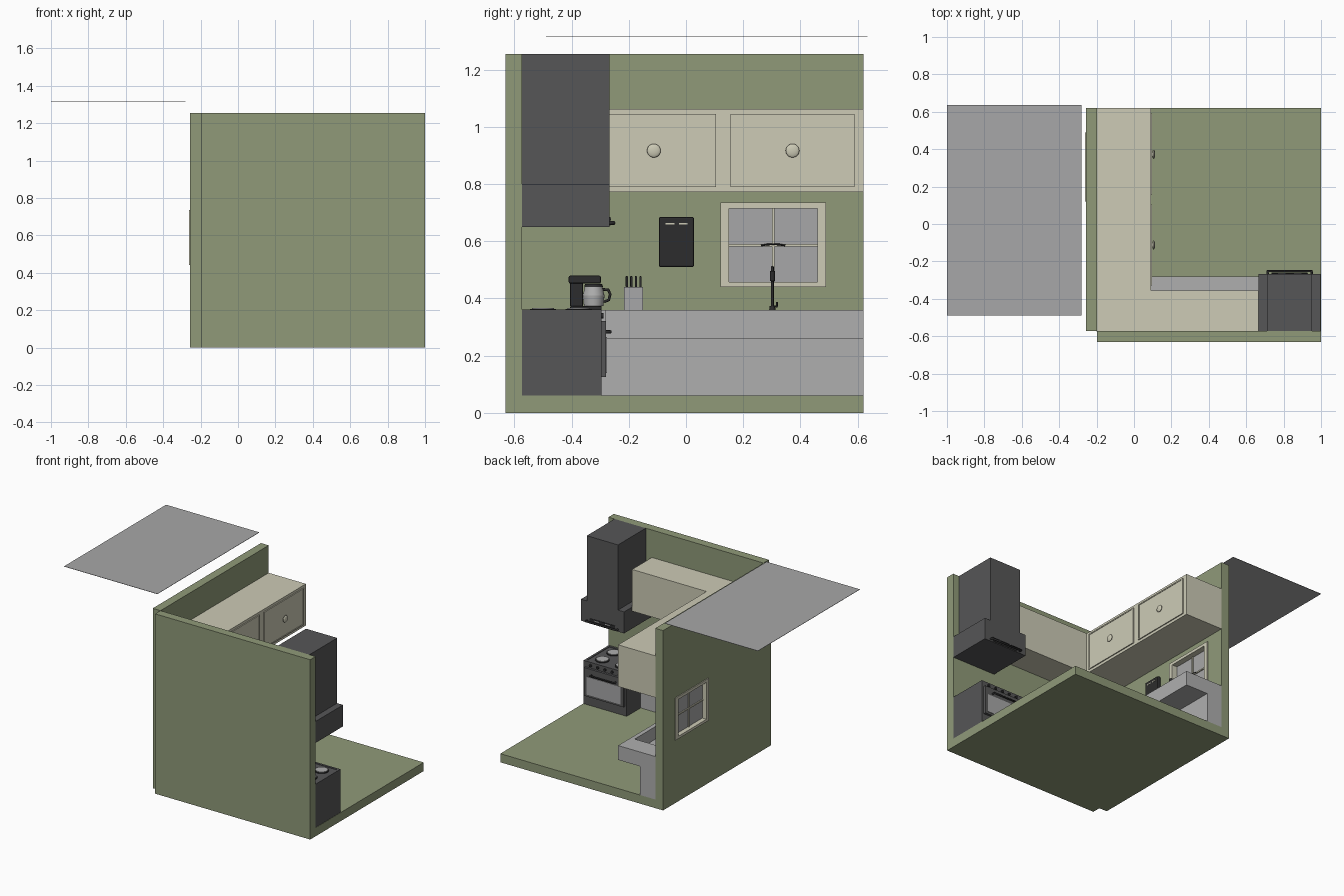
import bpy, bmesh, math
from mathutils import Vector

if "Cube" in bpy.data.objects:
    bpy.data.objects.remove(bpy.data.objects["Cube"])


def material(name, r, g, b):
    lin = [((c / 255 + 0.055) / 1.055) ** 2.4 for c in (r, g, b)]
    m = bpy.data.materials.new(name)
    m.diffuse_color = (*lin, 1)
    m.use_nodes = True
    m.node_tree.nodes["Principled BSDF"].inputs["Base Color"].default_value = m.diffuse_color
    return m


GREEN = material("sage green", 144, 154, 121)
CREAM = material("cream", 205, 203, 182)
STEEL = material("light grey", 175, 175, 175)
PANE = material("pane grey", 167, 167, 168)
DARK = material("dark grey", 86, 86, 87)
BLACK = material("black", 44, 44, 45)


def finish(name, bm, mat):
    bmesh.ops.recalc_face_normals(bm, faces=bm.faces)
    me = bpy.data.meshes.new(name)
    bm.to_mesh(me)
    bm.free()
    me.materials.append(mat)
    ob = bpy.data.objects.new(name, me)
    bpy.context.collection.objects.link(ob)
    return ob


def prism(name, pts, z0, z1, mat):
    """Extrude an xy outline from z0 to z1."""
    bm = bmesh.new()
    f = bm.faces.new([bm.verts.new((x, y, z0)) for x, y in pts])
    ext = bmesh.ops.extrude_face_region(bm, geom=[f])
    top = [v for v in ext["geom"] if isinstance(v, bmesh.types.BMVert)]
    bmesh.ops.translate(bm, verts=top, vec=(0, 0, z1 - z0))
    return finish(name, bm, mat)


def box(name, x0, x1, y0, y1, z0, z1, mat, bevel=0):
    ob = prism(name, [(x0, y0), (x1, y0), (x1, y1), (x0, y1)], z0, z1, mat)
    if bevel:
        m = ob.modifiers.new("bevel", "BEVEL")
        m.width, m.segments = bevel, 2
    return ob


def ring(name, axis, d0, d1, outer, inner, mat):
    """Rectangular slab with a rectangular hole, thick along the axis."""
    bm = bmesh.new()
    loops = []
    for d in (d0, d1):
        for a0, a1, b0, b1 in (outer, inner):
            loop = []
            for a, b in ((a0, b0), (a1, b0), (a1, b1), (a0, b1)):
                loop.append(bm.verts.new((d, a, b) if axis == "x" else (a, b, d)))
            loops.append(loop)
    for p, q in ((0, 1), (2, 3), (0, 2), (1, 3)):
        for i in range(4):
            j = (i + 1) % 4
            bm.faces.new((loops[p][i], loops[p][j], loops[q][j], loops[q][i]))
    return finish(name, bm, mat)


def cyl(name, loc, r1, r2, depth, mat, axis="z", n=24):
    rot = {"x": (0, math.pi / 2, 0), "y": (-math.pi / 2, 0, 0), "z": (0, 0, 0)}[axis]
    bpy.ops.mesh.primitive_cone_add(vertices=n, radius1=r1, radius2=r2, depth=depth,
                                    location=loc, rotation=rot)
    ob = bpy.context.object
    ob.name = name
    ob.data.materials.append(mat)
    bpy.ops.object.shade_smooth_by_angle(angle=math.radians(40))
    return ob


def tube(name, pts, r, mat):
    cu = bpy.data.curves.new(name, "CURVE")
    cu.dimensions = "3D"
    cu.bevel_depth, cu.bevel_resolution, cu.use_fill_caps = r, 2, True
    sp = cu.splines.new("POLY")
    sp.points.add(len(pts) - 1)
    for p, co in zip(sp.points, pts):
        p.co = (*co, 1)
    tmp = bpy.data.objects.new(name, cu)
    me = bpy.data.meshes.new_from_object(tmp)
    bpy.data.objects.remove(tmp)
    me.materials.clear()
    me.materials.append(mat)
    me.shade_smooth()
    ob = bpy.data.objects.new(name, me)
    bpy.context.collection.objects.link(ob)


# Room shell and the sheet hanging outside
WIN = (0.12, 0.49, 0.44, 0.735)
WIN_IN = (0.15, 0.46, 0.458, 0.715)
box("floor", -0.2, 1, -0.575, 0.62, 0, 0.06, GREEN)
box("front_wall", -0.197, 1, -0.632, -0.573, 0, 1.255, GREEN)
ring("left_wall", "x", -0.257, -0.197, (-0.573, 0.62, 0, 1.255), WIN, GREEN)
prism("outside_sheet", [(-1, -0.49), (-0.28, -0.49), (-0.28, 0.635), (-1, 0.635)],
      1.316, 1.318, PANE)

# Window
ring("window_frame", "x", -0.263, -0.187, WIN, WIN_IN, CREAM)
box("window_glass", -0.231, -0.227, 0.15, 0.46, 0.458, 0.715, PANE)
box("window_bar_vertical", -0.238, -0.22, 0.3, 0.31, 0.458, 0.715, CREAM)
box("window_bar_horizontal", -0.238, -0.22, 0.15, 0.46, 0.582, 0.591, CREAM)

# Upper cabinets with doors and round knobs
prism("upper_cabinets", [(-0.197, -0.573), (0.665, -0.573), (0.665, -0.355), (0.09, -0.355),
                         (0.09, 0.62), (-0.197, 0.62)], 0.772, 1.063, CREAM)
for y in (-0.1125, 0.3725):
    ring("door_rim", "x", 0.09, 0.097, (y - 0.2175, y + 0.2175, 0.79, 1.045),
         (y - 0.209, y + 0.209, 0.798, 1.037), CREAM)
    box("door_panel", 0.09, 0.094, y - 0.209, y + 0.209, 0.798, 1.037, CREAM)
    cyl("knob_stem", (0.098, y, 0.917), 0.01, 0.01, 0.016, CREAM, "x", 12)
    bpy.ops.mesh.primitive_uv_sphere_add(segments=20, ring_count=10, radius=0.024,
                                         location=(0.105, y, 0.917))
    knob = bpy.context.object
    knob.name = "door_knob"
    knob.scale.x = 0.35
    knob.data.materials.append(CREAM)
    bpy.ops.object.shade_smooth_by_angle()

# Worktop with sink, on a set-back base
ring("worktop_left", "z", 0.26, 0.36, (-0.197, 0.09, -0.573, 0.62),
     (-0.11, 0.06, 0.13, 0.48), STEEL)
box("sink_bottom", -0.11, 0.06, 0.13, 0.48, 0.26, 0.272, STEEL)
box("worktop_front", 0.09, 0.665, -0.573, -0.28, 0.26, 0.36, STEEL)
prism("worktop_base", [(-0.197, -0.573), (0.665, -0.573), (0.665, -0.45), (-0.08, -0.45),
                       (-0.08, 0.62), (-0.197, 0.62)], 0.06, 0.26, STEEL)

# Tap
cyl("tap_foot", (-0.15, 0.302, 0.367), 0.011, 0.009, 0.014, BLACK)
arch = [(-0.1 - 0.05 * math.cos(a), 0.302, 0.46 + 0.05 * math.sin(a))
        for a in [math.pi * i / 10 for i in range(11)]]
tube("tap_neck", [(-0.15, 0.302, 0.36)] + arch, 0.005, BLACK)
cyl("tap_spout", (-0.05, 0.302, 0.478), 0.009, 0.009, 0.035, BLACK)
tube("tap_lever", [(-0.15, 0.302, 0.372), (-0.145, 0.318, 0.372), (-0.145, 0.318, 0.388)],
     0.004, BLACK)
# Window latch
tube("window_latch", [(-0.215, 0.305 + 0.042 * t, 0.59 - 0.005 * t * t)
                      for t in (-1, -0.5, 0, 0.5, 1)], 0.003, BLACK)

# Wall-hung black board with two pale slots
box("wall_board", -0.197, -0.17, -0.095, 0.028, 0.51, 0.685, BLACK, 0.006)
for y in (-0.056, -0.01):
    box("board_slot", -0.17, -0.168, y - 0.015, y + 0.015, 0.658, 0.664, CREAM)

# Knife block
box("knife_block", -0.17, -0.09, -0.216, -0.15, 0.36, 0.44, PANE)
for i in range(4):
    y = -0.207 + i * 0.016
    box("knife_handle", -0.14, -0.12, y - 0.004, y + 0.004, 0.44, 0.478, BLACK, 0.002)

# Coffee maker with jug
box("coffee_base", -0.16, -0.07, -0.405, -0.295, 0.36, 0.374, BLACK, 0.004)
box("coffee_column", -0.15, -0.08, -0.405, -0.36, 0.37, 0.465, BLACK, 0.004)
box("coffee_head", -0.16, -0.07, -0.41, -0.298, 0.452, 0.48, BLACK, 0.005)
cyl("jug_lower", (-0.11, -0.323, 0.392), 0.034, 0.038, 0.036, STEEL)
cyl("jug_upper", (-0.11, -0.323, 0.425), 0.038, 0.031, 0.03, STEEL)
cyl("jug_lid", (-0.11, -0.323, 0.445), 0.033, 0.03, 0.01, BLACK)
tube("jug_handle", [(-0.11, -0.293, 0.432), (-0.11, -0.272, 0.43), (-0.11, -0.265, 0.415),
                    (-0.11, -0.27, 0.395), (-0.11, -0.287, 0.388)], 0.005, BLACK)

# Cooker
box("cooker_body", 0.665, 0.998, -0.573, -0.296, 0.06, 0.358, DARK)
ring("cooker_top_rim", "z", 0.358, 0.362, (0.665, 0.998, -0.573, -0.296),
     (0.68, 0.983, -0.558, -0.311), DARK)
box("oven_door", 0.68, 0.983, -0.296, -0.28, 0.125, 0.322, DARK)
box("oven_window", 0.7, 0.963, -0.28, -0.277, 0.14, 0.265, PANE)
tube("oven_handle", [(0.74, -0.28, 0.283), (0.74, -0.264, 0.283), (0.923, -0.264, 0.283),
                     (0.923, -0.28, 0.283)], 0.006, BLACK)
for i in range(5):
    cyl("cooker_dial", (0.72 + i * 0.056, -0.293, 0.34), 0.01, 0.009, 0.01, BLACK, "y", 16)
for x in (0.755, 0.908):
    for y in (-0.5, -0.375):
        cyl("burner_ring", (x, y, 0.36), 0.046, 0.046, 0.006, BLACK)
        cyl("burner_plate", (x, y, 0.364), 0.039, 0.039, 0.006, STEEL)

# Extractor hood
box("hood_skirt", 0.665, 0.998, -0.573, -0.267, 0.65, 0.8, DARK)
box("hood_chimney", 0.712, 0.953, -0.573, -0.267, 0.8, 1.255, DARK)
tube("hood_rail", [(0.715, -0.267, 0.664), (0.715, -0.252, 0.664), (0.95, -0.252, 0.664),
                   (0.95, -0.267, 0.664)], 0.007, BLACK)
box("hood_panel", 0.735, 0.93, -0.267, -0.264, 0.655, 0.685, BLACK)
for x in (0.79, 0.875):
    box("hood_button", x - 0.02, x + 0.02, -0.264, -0.262, 0.674, 0.68, STEEL)
